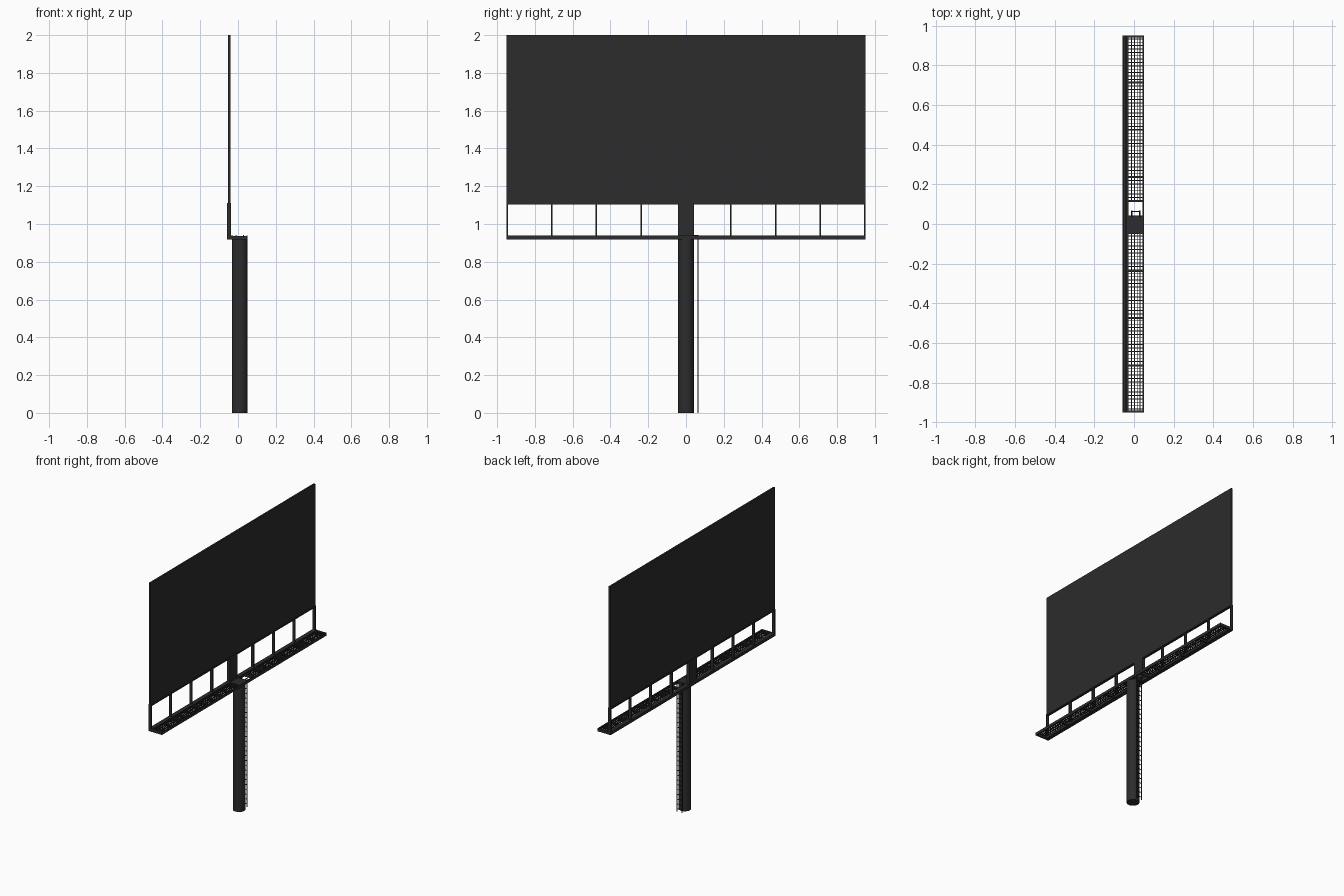
import bpy, bmesh
from mathutils import Matrix, Vector

if "Cube" in bpy.data.objects:
    bpy.data.objects.remove(bpy.data.objects["Cube"])

mat = bpy.data.materials.new("dark_metal")
mat.diffuse_color = (0.025, 0.025, 0.025, 1)
mat.use_nodes = True
mat.node_tree.nodes["Principled BSDF"].inputs["Base Color"].default_value = mat.diffuse_color


def finish(name, bm):
    me = bpy.data.meshes.new(name)
    bm.to_mesh(me)
    bm.free()
    me.materials.append(mat)
    ob = bpy.data.objects.new(name, me)
    bpy.context.collection.objects.link(ob)
    return ob


def boxes(name, items):
    """One object from boxes given as (x0, x1, y0, y1, z0, z1)."""
    bm = bmesh.new()
    for x0, x1, y0, y1, z0, z1 in items:
        m = Matrix.Translation(((x0 + x1) / 2, (y0 + y1) / 2, (z0 + z1) / 2))
        m = m @ Matrix.Diagonal((x1 - x0, y1 - y0, z1 - z0, 1))
        bmesh.ops.create_cube(bm, size=1, matrix=m)
    return finish(name, bm)


def rod(bm, a, b, r, n=8):
    a, b = Vector(a), Vector(b)
    d = b - a
    m = Matrix.Translation((a + b) / 2) @ d.to_track_quat('Z', 'Y').to_matrix().to_4x4()
    bmesh.ops.create_cone(bm, cap_ends=True, segments=n, radius1=r, radius2=r,
                          depth=d.length, matrix=m)


def smooth(ob):
    bpy.ops.object.select_all(action='DESELECT')
    bpy.context.view_layer.objects.active = ob
    ob.select_set(True)
    bpy.ops.object.shade_smooth_by_angle()


W = 0.95        # half width of the sign
ZB, ZT = 0.917, 0.938   # deck bottom and top
PX = 0.009      # pole centre in x
LY = 0.064      # ladder plane

# sign panel
boxes("sign_panel", [(-0.054, -0.041, -W, W, 1.11, 2.0)])

# posts, lower panel rail and wide centre post
ys = [s * y for s in (-1, 1) for y in (0.237, 0.475, 0.712, W - 0.004)]
boxes("panel_posts", [(-0.057, -0.036, y - 0.004, y + 0.004, ZB, 1.11) for y in ys])
boxes("panel_lower_rail", [(-0.057, -0.036, -W, W, 1.102, 1.112)])
boxes("centre_post", [(-0.057, -0.036, -0.043, 0.043, ZB, 1.11)])

# support pole
bm = bmesh.new()
rod(bm, (PX, 0, 0), (PX, 0, 0.93), 0.042, 32)
smooth(finish("support_pole", bm))
boxes("pole_cap_plate", [(-0.04, 0.05, -0.043, 0.043, 0.92, 0.936)])

# walkway frame: long beams, end beams and cross beams
frame = [(-0.057, -0.027, -W, W, ZB, ZT), (0.044, 0.051, -W, W, ZB, ZT)]
frame += [(-0.057, 0.051, y - 0.005, y + 0.005, ZB, ZT - 0.001)
          for y in [-0.945, -0.712, -0.475, -0.237, -0.046, 0.117, 0.237, 0.475, 0.712, 0.945]]
boxes("walkway_frame", frame)

# walkway grating, left open where the ladder comes up
bars = []
for y0, y1 in ((-W, -0.043), (0.117, W)):
    for x in (-0.012, 0.002, 0.016, 0.030):
        bars.append((x - 0.002, x + 0.002, y0, y1, ZT - 0.008, ZT - 0.002))
    n = round((y1 - y0) / 0.017)
    for i in range(1, n):
        y = y0 + (y1 - y0) * i / n
        bars.append((-0.03, 0.046, y - 0.002, y + 0.002, ZT - 0.008, ZT - 0.003))
boxes("walkway_grating", bars)

# ladder: rails, rungs, hooked tops and pole brackets
bm = bmesh.new()
for x in (PX - 0.02, PX + 0.02):
    rod(bm, (x, LY, 0), (x, LY, 0.94), 0.003)
    rod(bm, (x, LY + 0.003, 0.939), (x, 0.035, 0.939), 0.003)
for i in range(26):
    z = 0.02 + i * 0.035
    rod(bm, (PX - 0.02, LY, z), (PX + 0.02, LY, z), 0.0025)
smooth(finish("ladder", bm))
